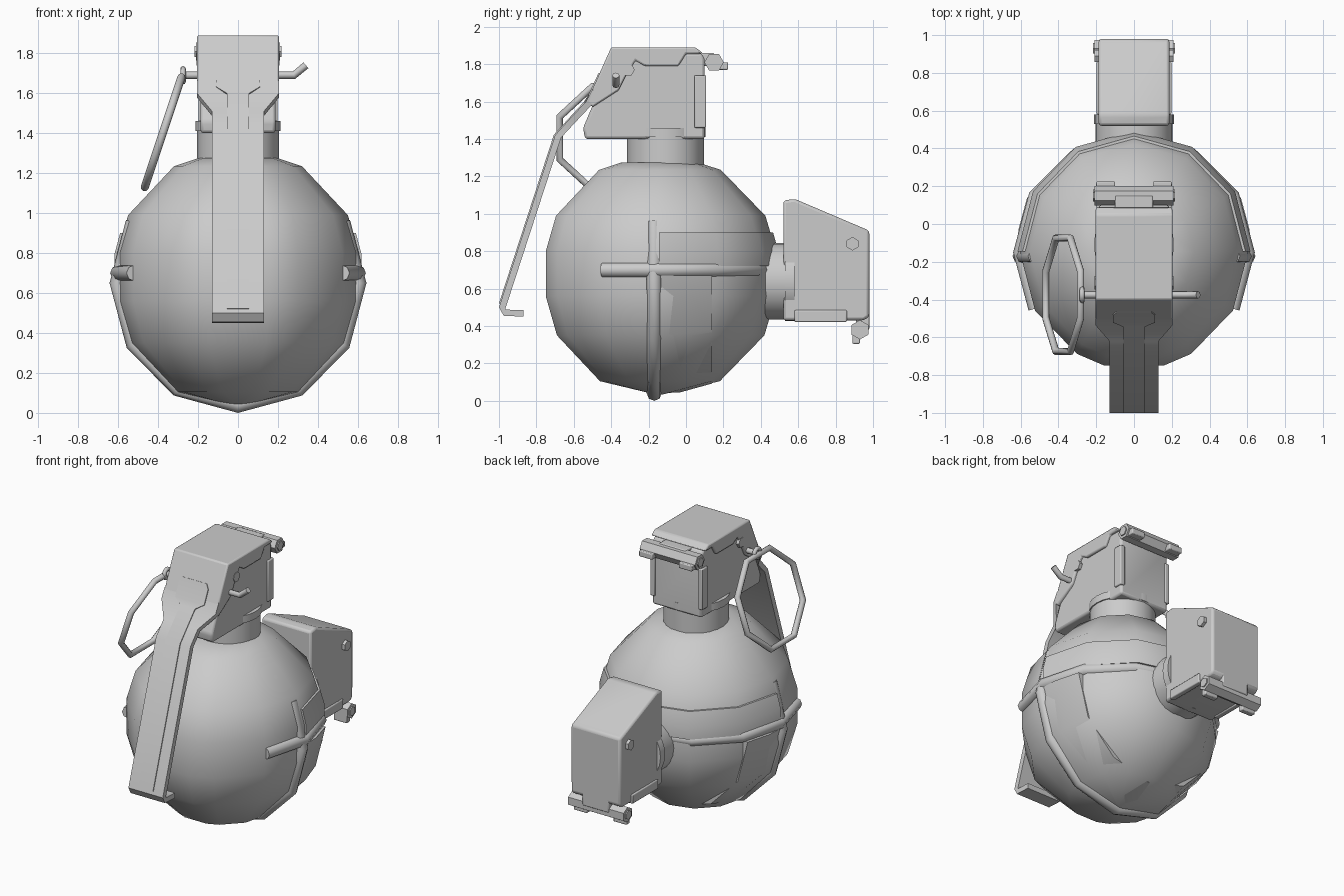
import bpy, bmesh, math
from mathutils import Matrix, Vector

cube = bpy.data.objects.get("Cube")
if cube:
    bpy.data.objects.remove(cube, do_unlink=True)

metal = bpy.data.materials.new("grey_metal")
metal.use_nodes = True
GREY = (0.6, 0.6, 0.6, 1)
metal.diffuse_color = GREY
metal.node_tree.nodes["Principled BSDF"].inputs["Base Color"].default_value = GREY


def finish(name, bm, matrix=None, bevel=0, smooth=35):
    """Turn a bmesh into a named, shaded object."""
    bmesh.ops.recalc_face_normals(bm, faces=bm.faces)
    mesh = bpy.data.meshes.new(name)
    bm.to_mesh(mesh)
    bm.free()
    ob = bpy.data.objects.new(name, mesh)
    bpy.context.collection.objects.link(ob)
    mesh.materials.append(metal)
    if matrix:
        ob.matrix_world = matrix
    if bevel:
        mod = ob.modifiers.new("soft_edges", 'BEVEL')
        mod.width, mod.segments, mod.limit_method = bevel, 2, 'ANGLE'
    bpy.ops.object.select_all(action='DESELECT')
    ob.select_set(True)
    bpy.context.view_layer.objects.active = ob
    bpy.ops.object.shade_smooth_by_angle(angle=math.radians(smooth))
    return ob


def loft(name, sections, closed_ends=True, **kw):
    """Skin matching closed cross-sections."""
    bm = bmesh.new()
    rows = [[bm.verts.new(p) for p in s] for s in sections]
    n = len(rows[0])
    for a, b in zip(rows, rows[1:]):
        for i in range(n):
            bm.faces.new((a[i], a[(i + 1) % n], b[(i + 1) % n], b[i]))
    if closed_ends:
        bm.faces.new(rows[0])
        bm.faces.new(rows[-1])
    return finish(name, bm, **kw)


def prism(name, profile, half, **kw):
    """Side profile (y, z) extruded evenly across x."""
    return loft(name, [[(x, y, z) for y, z in profile] for x in (-half, half)], **kw)


def box(name, lo, hi, **kw):
    (x0, y0, z0), (x1, y1, z1) = lo, hi
    rect = [(x0, y0), (x1, y0), (x1, y1), (x0, y1)]
    return loft(name, [[(x, y, z) for x, y in rect] for z in (z0, z1)], **kw)


def rod(name, center, radius, length, axis, sides, matrix):
    bm = bmesh.new()
    turn = Matrix.Rotation(math.pi / 2, 4, 'Y') if axis == 'X' else Matrix()
    bmesh.ops.create_cone(bm, cap_ends=True, segments=sides, radius1=radius, radius2=radius,
                          depth=length, matrix=Matrix.Translation(center) @ turn)
    return finish(name, bm, matrix)


def tube(name, points, radius, cyclic=False):
    curve = bpy.data.curves.new(name, 'CURVE')
    curve.dimensions = '3D'
    curve.bevel_depth, curve.bevel_resolution, curve.use_fill_caps = radius, 2, True
    spline = curve.splines.new('POLY')
    spline.points.add(len(points) - 1)
    for p, co in zip(spline.points, points):
        p.co = (*co, 1)
    spline.use_cyclic_u = cyclic
    curve.materials.append(metal)
    ob = bpy.data.objects.new(name, curve)
    bpy.context.collection.objects.link(ob)
    return ob


def polar(r, deg):
    return r * math.cos(math.radians(deg)), r * math.sin(math.radians(deg))


def strip(name, path, thick, lift=0, **kw):
    """Flat bar following (y, z, half width) points, thickened toward the body."""
    sections = []
    for i, (y, z, w) in enumerate(path):
        p, q = path[max(i - 1, 0)], path[min(i + 1, len(path) - 1)]
        n = Vector((p[1] - q[1], q[0] - p[0])).normalized()
        o, k = Vector((y, z)) - n * lift, Vector((y, z)) + n * thick
        sections.append([(-w, *o), (w, *o), (w, *k), (-w, *k)])
    return loft(name, sections, **kw)


# Round body, faceted like a twelve-sided ball with a flat front
CY, CZ = -0.145, 0.67
longitudes = [0, 30, 60, 90, 120, 150, 180, 210, 240, 255, 285, 300, 330]
rings = [(0.001, -0.64), (0.315, -0.565), (0.545, -0.32), (0.605, -0.11),
         (0.605, 0.13), (0.55, 0.32), (0.32, 0.565), (0.2, 0.605)]
loft("round_body", [[(polar(r, a)[0], CY + 1.035 * polar(r, a)[1], CZ + h) for a in longitudes]
                    for r, h in rings], smooth=60)

# Rounded ribs: one around the back, one under the bottom
tube("back_rib", [(polar(0.6, a)[0], polar(0.595, a)[1] - 0.15, 0.70)
                  for a in range(-30, 211, 30)], 0.04)
tube("bottom_rib", [(polar(0.603, a)[0], -0.17, 0.65 + polar(0.61, a)[1])
                    for a in range(30, -211, -30)], 0.04)

# Thin raised straps beside the ribs
loft("back_strap", [[(polar(r, a)[0], CY + 1.035 * polar(r, a)[1], z) for r, z in
                     ((0.54, 0.72), (0.617, 0.72), (0.617, 0.80), (0.59, 0.90), (0.54, 0.90))]
                    for a in range(0, 181, 30)])
loft("bottom_strap", [[(polar(r, a)[0], y, CZ + 1.02 * polar(r, a)[1]) for r, y in
                       ((0.5, -0.15), (0.618, -0.15), (0.612, -0.03), (0.566, 0.14), (0.5, 0.14))]
                      for a in range(0, -181, -30)])


def fuze_head(prefix, m):
    """Neck, housing and hinge, shared by the top and rear fittings."""
    rod(prefix + "_neck", (0, -0.11, 1.31), 0.205, 0.24, 'Z', 24, m)
    rod(prefix + "_collar", (0, -0.11, 1.435), 0.213, 0.05, 'Z', 24, m)
    prism(prefix + "_housing", [(-0.54, 1.40), (-0.55, 1.46), (-0.38, 1.86), (0.08, 1.86),
                                (0.10, 1.83), (0.10, 1.40)], 0.187, matrix=m, bevel=0.015)
    rod(prefix + "_hinge_pin", (0, 0.15, 1.81), 0.052, 0.42, 'X', 6, m)
    box(prefix + "_hinge_tab", (-0.1, 0, 1.79), (0.1, 0.15, 1.86), matrix=m, bevel=0.008)
    for s, side in ((-1, "right"), (1, "left")):
        box(f"{prefix}_{side}_pillar", (s * 0.18 - 0.018, 0.045, 1.46),
            (s * 0.18 + 0.018, 0.108, 1.74), matrix=m, bevel=0.006)
        box(f"{prefix}_{side}_lug", (s * 0.15 - 0.05, 0.14, 1.77),
            (s * 0.15 + 0.05, 0.225, 1.81), matrix=m, bevel=0.006)
        rod(f"{prefix}_{side}_bolt", (s * 0.188, -0.31, 1.77), 0.036, 0.04, 'X', 6, m)
        rod(f"{prefix}_{side}_hinge_cap", (s * 0.205, 0.15, 1.81), 0.032, 0.025, 'X', 6, m)


fuze_head("top", Matrix())
fuze_head("rear", Matrix.Translation((0, -0.88, 0.53)) @ Matrix.Rotation(-math.pi / 2, 4, 'X'))

# Safety lever: cap over the housing, long arm, and raised centre plate
prism("lever_cap", [(0.0, 1.855), (0.07, 1.855), (0.09, 1.86), (0.05, 1.89), (-0.40, 1.89),
                    (-0.53, 1.60), (-0.50, 1.57), (-0.36, 1.66), (-0.32, 1.74),
                    (-0.27, 1.82), (-0.22, 1.79), (-0.04, 1.79)], 0.205, bevel=0.01)
strip("lever_arm", [(-0.50, 1.665, 0.205), (-0.535, 1.60, 0.205), (-0.62, 1.51, 0.13),
                    (-0.70, 1.42, 0.13), (-1.0, 0.50, 0.13), (-0.975, 0.455, 0.13),
                    (-0.87, 0.45, 0.13)], 0.035)
strip("lever_plate", [(-0.462, 1.75, 0.09), (-0.475, 1.72, 0.11), (-0.517, 1.63, 0.11),
                      (-0.54, 1.595, 0.055), (-0.70, 1.42, 0.055), (-0.993, 0.52, 0.055)],
      0.002, lift=0.007)

# Pull ring, its small eye, and the bent pin
along = Vector((0.19, 0, 0.57)).normalized()
ring = [Vector((-0.375, -0.375, 1.405)) + Vector((0, 1, 0)) * polar(0.325, a)[0]
        + along * polar(0.315, a)[1] for a in [22.5 + 45 * i for i in range(8)]]
tube("pull_ring", ring, 0.02, cyclic=True)
tube("pin_eye", [(-0.275, -0.375 + polar(0.032, a)[0], 1.69 + polar(0.032, a)[1])
                 for a in range(0, 360, 45)], 0.014, cyclic=True)
tube("safety_pin", [(-0.28, -0.375, 1.69), (0.28, -0.375, 1.69), (0.34, -0.375, 1.74)], 0.019)
